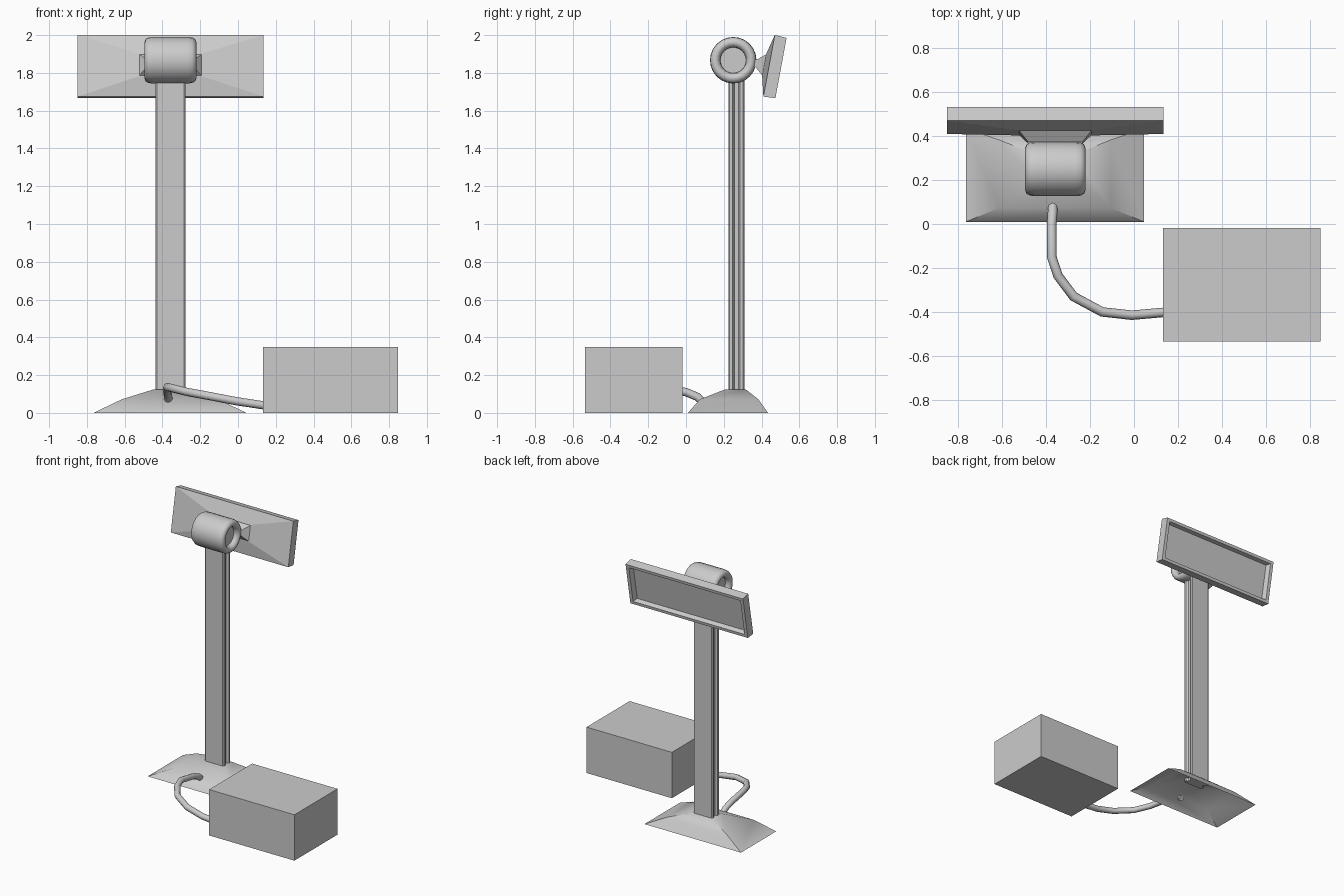
import bpy, math
from mathutils import Vector, Matrix

if "Cube" in bpy.data.objects:
    bpy.data.objects.remove(bpy.data.objects["Cube"])


def make(name, verts, faces, smooth=None):
    mesh = bpy.data.meshes.new(name)
    mesh.from_pydata(verts, [], faces)
    obj = bpy.data.objects.new(name, mesh)
    bpy.context.collection.objects.link(obj)
    if smooth:
        bpy.ops.object.select_all(action='DESELECT')
        obj.select_set(True)
        bpy.context.view_layer.objects.active = obj
        bpy.ops.object.shade_smooth_by_angle(angle=math.radians(smooth))
    return obj


def loft(name, rings, cap_start=True, cap_end=True, smooth=None):
    """Bridge a list of equally sized vertex rings."""
    n = len(rings[0])
    verts = [v for r in rings for v in r]
    faces = [(k * n + i, k * n + (i + 1) % n, (k + 1) * n + (i + 1) % n, (k + 1) * n + i)
             for k in range(len(rings) - 1) for i in range(n)]
    if cap_start:
        faces.append(tuple(reversed(range(n))))
    if cap_end:
        faces.append(tuple(range(len(verts) - n, len(verts))))
    return make(name, verts, faces, smooth)


def rect_xy(cx, cy, hx, hy, z):
    return [(cx + sx * hx, cy + sy * hy, z) for sx, sy in ((-1, -1), (1, -1), (1, 1), (-1, 1))]


CX = -0.358  # centre line of the stand

# Control box
loft("control_box", [rect_xy(0.49, -0.277, 0.358, 0.258, z) for z in (0, 0.348)])

# Open-bottomed domed foot
loft("foot", [rect_xy(CX - 0.002, 0.222, 0.405, 0.212, 0),
              rect_xy(CX - 0.002, 0.228, 0.255, 0.155, 0.072),
              rect_xy(CX, 0.262, 0.09, 0.055, 0.124)], cap_start=False, smooth=40)

# Post with grooved sides
quarter = [(0.072, 0.043), (0.08, 0.036), (0.08, 0.02), (0.064, 0.011)]
right = [(x, -y) for x, y in quarter] + [(x, y) for x, y in reversed(quarter)]
section = right + [(-x, -y) for x, y in right]
loft("post", [[(CX + x, 0.267 + y, z) for x, y in section] for z in (0.1, 1.79)], smooth=35)

# Rounded drum head with recessed end caps
half = [(-0.1, 0.068), (-0.118, 0.07), (-0.134, 0.083), (-0.137, 0.097),
        (-0.131, 0.112), (-0.115, 0.121), (-0.09, 0.123)]
profile = half + [(-x, r) for x, r in reversed(half)]
SEG = 24
rings = []
for x, r in profile:
    rings.append([(CX + x, 0.25 + r * math.cos(2 * math.pi * i / SEG),
                   1.867 + r * math.sin(2 * math.pi * i / SEG)) for i in range(SEG)])
loft("drum_head", rings, smooth=50)

# Tilted panel: bracket neck, pyramidal front, rim and recessed rear face
tilt = Matrix.Translation((CX, 0.44, 1.8375)) @ Matrix.Rotation(math.radians(-10.5), 4, 'X')


def panel_rings(levels):
    return [[tuple(tilt @ Vector((sx * hx, y, sz * hz)))
             for sx, sz in ((-1, -1), (-1, 1), (1, 1), (1, -1))] for y, hx, hz in levels]


def flip(obj):
    obj.data.flip_normals()


flip(loft("tilted_panel", panel_rings([
    (-0.026, 0.17, 0.062), (0, 0.493, 0.166), (0.064, 0.493, 0.162),
    (0.064, 0.468, 0.140), (0.03, 0.455, 0.132)])))
flip(loft("panel_bracket", panel_rings([
    (-0.10, 0.12, 0.02), (-0.07, 0.125, 0.02), (-0.02, 0.17, 0.062)])))

# Cable from foot to box
path = [(-0.37, 0.085, 0.06), (-0.37, 0.06, 0.085), (-0.374, 0.0, 0.11), (-0.374, -0.15, 0.137),
        (-0.346, -0.235, 0.13), (-0.275, -0.33, 0.112), (-0.145, -0.4, 0.088),
        (-0.01, -0.415, 0.062), (0.16, -0.4, 0.036)]
curve = bpy.data.curves.new("cable", 'CURVE')
curve.dimensions = '3D'
curve.bevel_depth = 0.022
curve.bevel_resolution = 2
curve.use_fill_caps = True
spline = curve.splines.new('POLY')
spline.points.add(len(path) - 1)
for p, co in zip(spline.points, path):
    p.co = (*co, 1)
spline.use_smooth = True
bpy.context.collection.objects.link(bpy.data.objects.new("cable", curve))

# Outward normals everywhere
import bmesh
for obj in bpy.data.objects:
    if obj.type == 'MESH':
        bm = bmesh.new()
        bm.from_mesh(obj.data)
        bmesh.ops.recalc_face_normals(bm, faces=bm.faces)
        bm.to_mesh(obj.data)
        bm.free()
